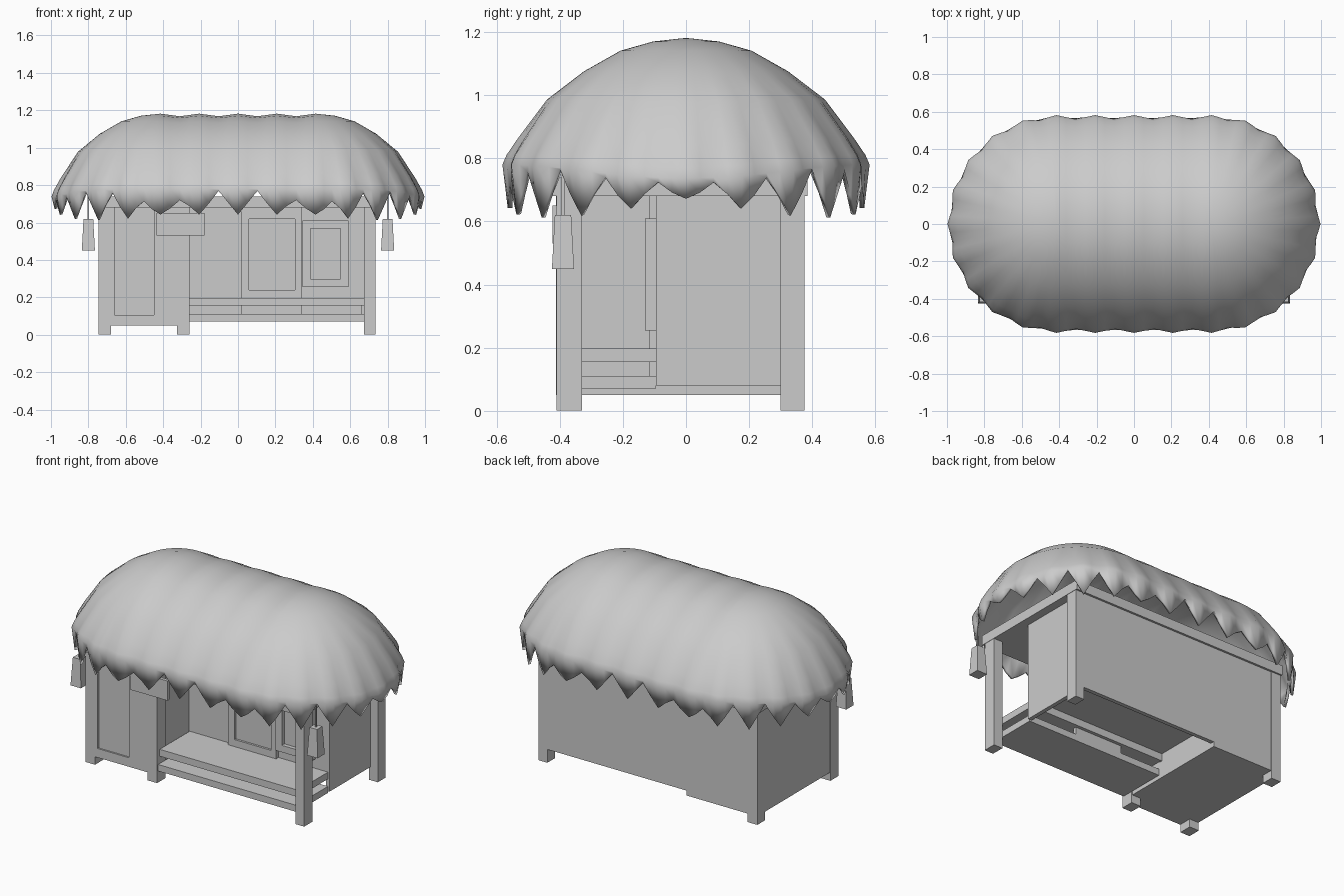
import bpy, bmesh, math

cube = bpy.data.objects.get("Cube")
if cube:
    bpy.data.objects.remove(cube, do_unlink=True)

grey = bpy.data.materials.new("plain_grey")
grey.use_nodes = True
tone = (0.6, 0.6, 0.6, 1)
grey.diffuse_color = tone
grey.node_tree.nodes["Principled BSDF"].inputs["Base Color"].default_value = tone


def make_object(name, bm):
    bmesh.ops.recalc_face_normals(bm, faces=bm.faces)
    mesh = bpy.data.meshes.new(name)
    bm.to_mesh(mesh)
    bm.free()
    mesh.materials.append(grey)
    obj = bpy.data.objects.new(name, mesh)
    bpy.context.collection.objects.link(obj)
    return obj


def box(name, x, y, z, top_scale=1):
    """Box from (low, high) spans, optionally narrowed at the top."""
    bm = bmesh.new()
    bmesh.ops.create_cube(bm, size=1)
    for v in bm.verts:
        k = top_scale if v.co.z > 0 else 1
        v.co = [sum(s) / 2 + c * (s[1] - s[0]) * f
                for c, s, f in zip(v.co, (x, y, z), (k, k, 1))]
    return make_object(name, bm)


def frame(name, x, y, z, border):
    """Rectangular frame made of four bars, facing the front."""
    (a, b), (c, d) = x, z
    box(name + "_left", (a, a + border), y, z)
    box(name + "_right", (b - border, b), y, z)
    box(name + "_bottom", (a + border, b - border), y, (c, c + border))
    box(name + "_top", (a + border, b - border), y, (d - border, d))


EAVE = 0.68
FRONT, BACK = (-0.41, -0.33), (0.30, 0.375)

# Corner and middle posts
for side, x in (("right", (-0.745, -0.68)), ("left", (0.675, 0.735))):
    box("front_post_" + side, x, FRONT, (0, EAVE))
    box("back_post_" + side, x, BACK, (0, EAVE))
box("middle_post", (-0.325, -0.26), FRONT, (0, EAVE))

# Ceiling slab
box("ceiling_slab", (-0.75, 0.737), (-0.43, 0.385), (EAVE, 0.74))

# Side room with a shallow recessed door
TRIM = (-0.412, -0.38)
box("side_room", (-0.742, -0.265), (-0.402, 0.372), (0.05, EAVE))
box("side_room_sill", (-0.68, -0.325), TRIM, (0.05, 0.105))
box("side_room_jamb_right", (-0.68, -0.66), TRIM, (0.105, EAVE))
box("side_room_jamb_left", (-0.45, -0.325), TRIM, (0.105, EAVE))

# Main room, hollow under its raised floor
WALL = (0.08, EAVE)
box("main_back_wall", (-0.265, 0.685), (0.347, 0.372), WALL)
box("main_side_wall", (0.66, 0.685), (-0.095, 0.347), WALL)
box("main_front_wall", (-0.265, 0.66), (-0.095, -0.075), (0.155, EAVE))
box("main_floor", (-0.265, 0.66), (-0.075, 0.347), (0.2, 0.22))

# Porch decks
box("lower_deck", (-0.26, 0.675), (-0.40, -0.095), (0.07, 0.11))
box("upper_deck", (-0.26, 0.675), (-0.385, -0.095), (0.155, 0.197))

# Main door with a glazed opening, and the window beside it
box("main_door_panel", (0.03, 0.33), (-0.105, -0.095), (0.105, EAVE))
DOOR = (-0.118, -0.095)
box("main_door_stile_right", (0.015, 0.06), DOOR, (0.105, EAVE))
box("main_door_stile_left", (0.305, 0.34), DOOR, (0.105, EAVE))
box("main_door_bottom", (0.06, 0.305), DOOR, (0.105, 0.24))
box("main_door_top", (0.06, 0.305), DOOR, (0.62, EAVE))
box("window_pane", (0.38, 0.56), (-0.105, -0.095), (0.29, 0.58))
frame("window_frame", (0.345, 0.59), (-0.13, -0.095), (0.255, 0.61), 0.042)

# Hanging sign board
box("sign_board", (-0.435, -0.18), (-0.423, -0.403), (0.53, 0.65))

# Hanging lanterns under the eaves
for side, x in (("right", -0.8), ("left", 0.8)):
    box("lantern_" + side, (x - 0.035, x + 0.035), (-0.425, -0.355), (0.45, 0.62), 0.74)
    box("lantern_cord_" + side, (x - 0.004, x + 0.004), (-0.394, -0.386), (0.62, 0.75))


# Thatched roof: a domed shell swept around a ridge line, with a jagged fringe
def roof():
    half, radius, steps = 0.415, 0.577, 4
    outline = []                       # ridge x, direction angle, lobe phase
    for turn in (0, math.pi):
        sign = 1 if turn == 0 else -1
        for i in range(10 * steps):
            outline.append((sign * half, turn + math.pi * (i / (10 * steps) - 0.5), i))
        for i in range(4 * steps):
            outline.append((sign * half * (1 - 2 * i / (4 * steps)), turn + math.pi / 2, i))
    profile = [(0, 1.175), (0.18, 1.165), (0.36, 1.137), (0.56, 1.073),
               (0.76, 0.985), (0.91, 0.865), (0.97, 0.81), (0.99, 0.78)]
    bm = bmesh.new()
    rings = []
    for reach, height in profile + [(1, None)]:
        ring = []
        for ridge_x, angle, i in outline:
            wave = math.cos(2 * math.pi * i / steps)
            end = abs(math.cos(angle))
            r = radius * reach * (1 + 0.02 * wave * reach ** 5)
            if height is None:         # uneven notches and tips of the fringe
                tip = (wave + 1) / 2
                x = abs(ridge_x + r * math.cos(angle))
                notch_z = 0.737 + 0.033 * math.cos((x - 0.08) * math.tau / 0.68)
                tip_z = 0.642 + 0.03 * end - 0.05 * abs(math.sin(2 * angle))
                z = notch_z + (tip_z - notch_z) * tip
                r *= 1 - 0.04 * tip
            else:
                ripple = math.cos(math.tau * ridge_x / (half / 2))
                z = height + 0.007 * ripple * (1 - reach)
                z -= 0.045 * end ** 4 * reach ** 6
            ring.append(bm.verts.new((ridge_x + r * math.cos(angle), r * math.sin(angle), z)))
        rings.append(ring)
    count = len(outline)
    for upper, lower in zip(rings, rings[1:]):
        for i in range(count):
            j = (i + 1) % count
            bm.faces.new((upper[i], lower[i], lower[j], upper[j]))
    bmesh.ops.remove_doubles(bm, verts=bm.verts, dist=0.0005)
    obj = make_object("thatched_roof", bm)
    shell = obj.modifiers.new("thickness", "SOLIDIFY")
    shell.thickness = 0.015
    shell.offset = -1
    bpy.ops.object.select_all(action="DESELECT")
    obj.select_set(True)
    bpy.context.view_layer.objects.active = obj
    bpy.ops.object.shade_smooth_by_angle(angle=math.radians(50))


roof()
